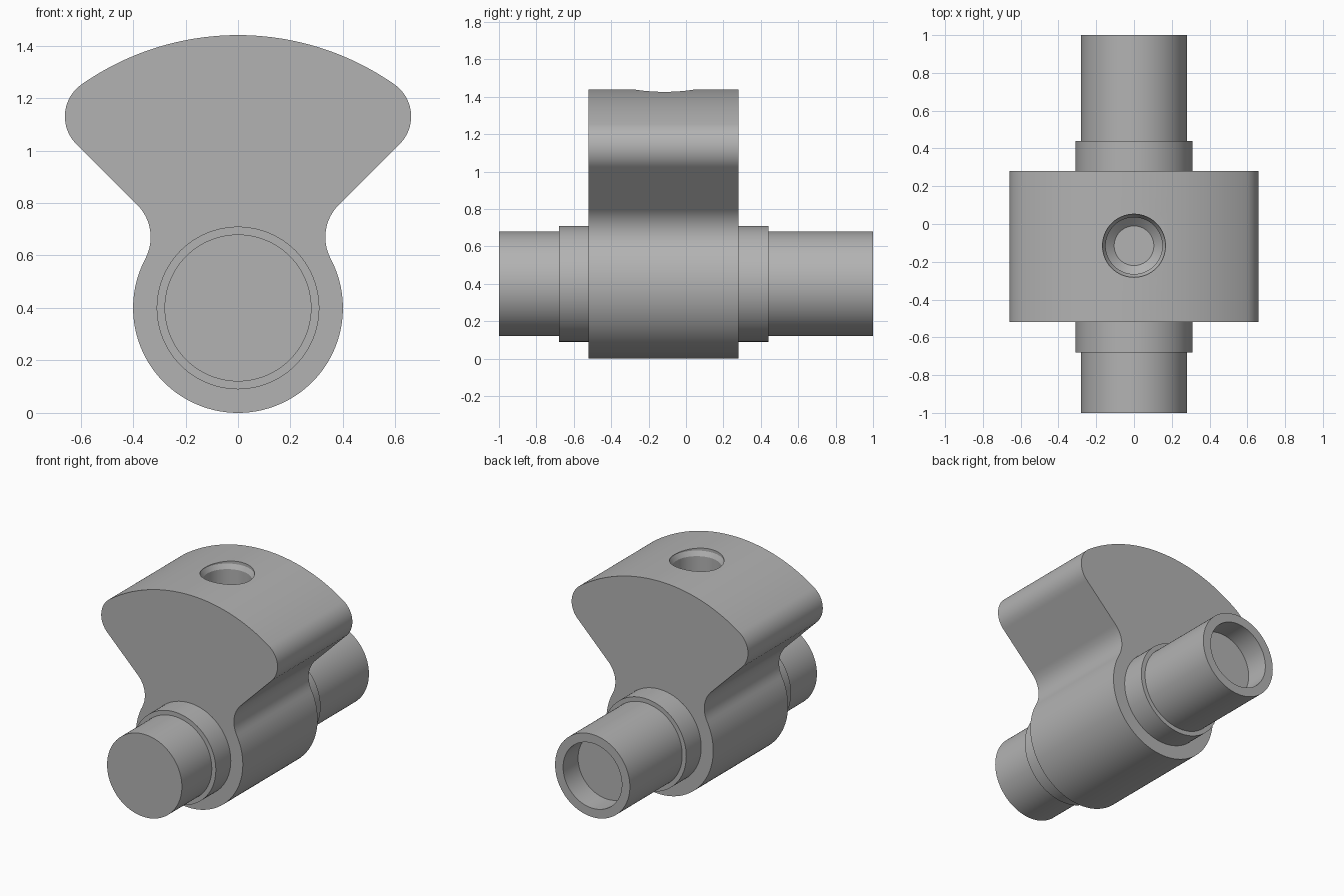
import bpy, bmesh, math
from mathutils import Vector

if "Cube" in bpy.data.objects:
    bpy.data.objects.remove(bpy.data.objects["Cube"])

AXIS_Z = 0.4          # height of the shaft axis
FRONT, BACK = -0.52, 0.28
SEG = 96

metal = bpy.data.materials.new("grey metal")
metal.diffuse_color = (0.45, 0.45, 0.45, 1)
metal.use_nodes = True
metal.node_tree.nodes["Principled BSDF"].inputs["Base Color"].default_value = metal.diffuse_color


def make_object(name, bm):
    bmesh.ops.recalc_face_normals(bm, faces=bm.faces)
    mesh = bpy.data.meshes.new(name)
    bm.to_mesh(mesh)
    bm.free()
    mesh.materials.append(metal)
    ob = bpy.data.objects.new(name, mesh)
    bpy.context.collection.objects.link(ob)
    return ob


def smooth(ob):
    bpy.ops.object.select_all(action='DESELECT')
    ob.select_set(True)
    bpy.context.view_layer.objects.active = ob
    bpy.ops.object.shade_smooth_by_angle(angle=math.radians(25))


def lathe(name, profile, place):
    """Spin (radius, distance) points; place(u, v, d) maps to the scene."""
    bm = bmesh.new()
    rings = []
    for r, d in profile:
        rings.append([bm.verts.new(place(r * math.cos(2 * math.pi * i / SEG),
                                         r * math.sin(2 * math.pi * i / SEG), d))
                      for i in range(SEG)])
    for a, b in zip(rings, rings[1:]):
        for i in range(SEG):
            j = (i + 1) % SEG
            bm.faces.new((a[i], a[j], b[j], b[i]))
    bm.faces.new(rings[0])
    bm.faces.new(rings[-1])
    return make_object(name, bm)


def arc(cx, cz, r, a0, a1, n):
    return [(cx + r * math.cos(math.radians(a0 + (a1 - a0) * i / n)),
             cz + r * math.sin(math.radians(a0 + (a1 - a0) * i / n))) for i in range(n + 1)]


# Counterweight and hub: right half outline of tangent arcs, then mirrored
neck, lobe = Vector((0.507, 0.67)), Vector((0.511, 1.13))
a_neck = math.degrees(math.atan2(neck.y - AXIS_Z, neck.x))
a_lobe = math.degrees(math.atan2(lobe.y - AXIS_Z, lobe.x))
half = arc(0, AXIS_Z, 0.4, -90, a_neck, 36)
half += arc(neck.x, neck.y, 0.174, 180 + a_neck, 135, 16)[1:]
half += arc(lobe.x, lobe.y, 0.149, -45, a_lobe, 20)
half += arc(0, AXIS_Z, 1.04, a_lobe, 90, 24)[1:]
outline = half + [(-x, z) for x, z in reversed(half[1:-1])]

bm = bmesh.new()
face = bm.faces.new([bm.verts.new((x, FRONT, z)) for x, z in outline])
ext = bmesh.ops.extrude_face_region(bm, geom=[face])
bmesh.ops.translate(bm, vec=(0, BACK - FRONT, 0),
                    verts=[v for v in ext["geom"] if isinstance(v, bmesh.types.BMVert)])
body = make_object("counterweight_hub", bm)

# Chamfered blind hole in the top of the counterweight
cutter = lathe("top_hole_cutter",
               [(0.167, 1.6), (0.167, 1.42), (0.15, 1.39), (0.15, 1.1), (0.105, 1.06)],
               lambda u, v, d: (u, v - 0.115, d))
cutter.hide_render = True
cut = body.modifiers.new("top hole", 'BOOLEAN')
cut.operation, cut.solver, cut.object = 'DIFFERENCE', 'EXACT', cutter
bpy.context.view_layer.objects.active = body
bpy.ops.object.modifier_apply(modifier=cut.name)
bpy.data.objects.remove(cutter)
smooth(body)


def on_axis(u, v, d):
    return (u, d, AXIS_Z + v)


# Stepped shaft ends; the rear one has a blind bore
smooth(lathe("front_shaft", [(0.31, FRONT), (0.31, -0.68), (0.28, -0.68), (0.28, -1)], on_axis))
smooth(lathe("rear_shaft", [(0.31, BACK), (0.31, 0.44), (0.28, 0.44), (0.28, 1),
                            (0.22, 1), (0.22, 0.84)], on_axis))
